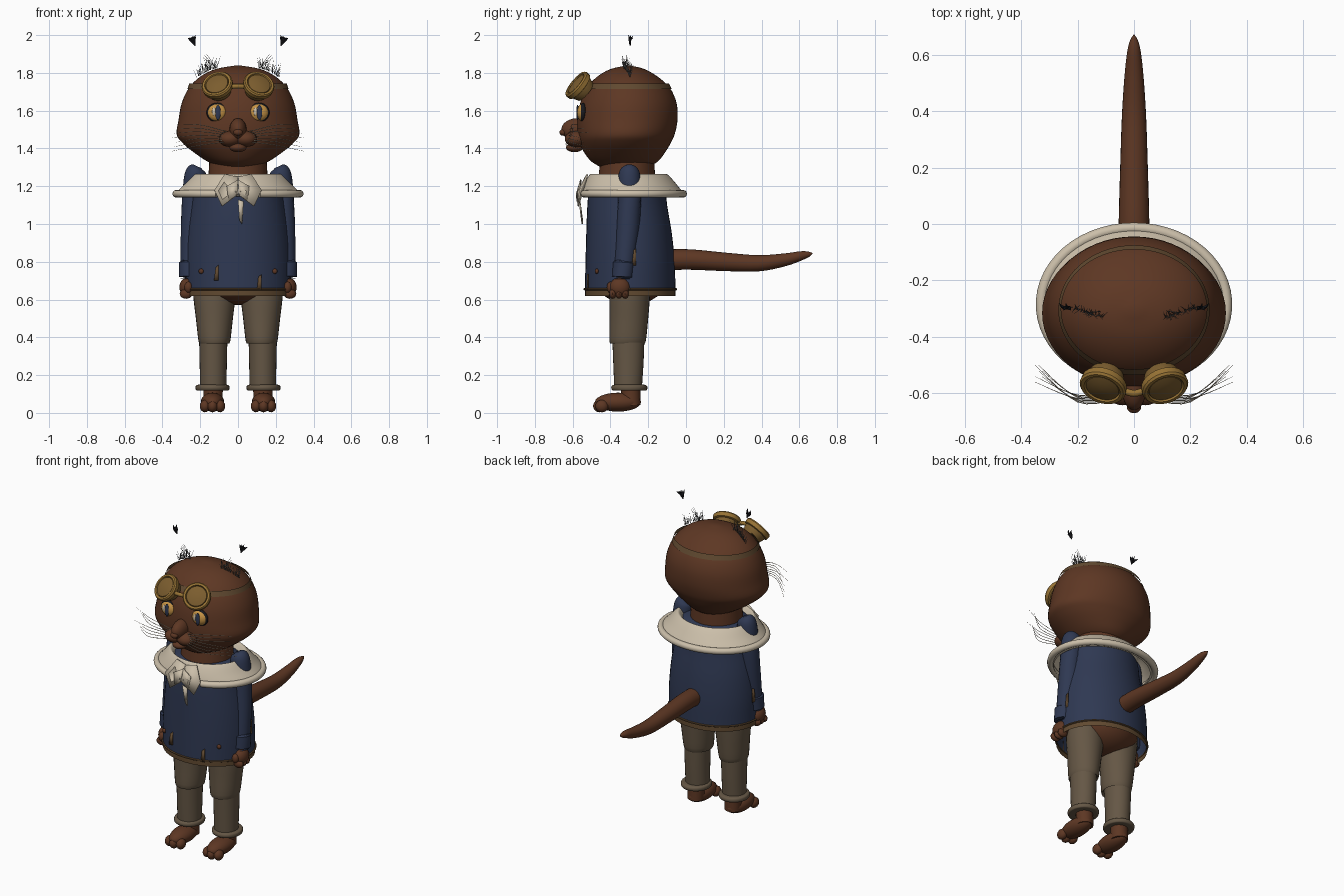
import bpy, bmesh, math, random
from mathutils import Vector, Matrix

random.seed(4)
if "Cube" in bpy.data.objects:
    bpy.data.objects.remove(bpy.data.objects["Cube"])


def material(name, r, g, b):
    m = bpy.data.materials.new(name)
    m.use_nodes = True
    m.diffuse_color = (r, g, b, 1)
    m.node_tree.nodes["Principled BSDF"].inputs["Base Color"].default_value = (r, g, b, 1)
    return m


fur = material("brown fur", .11, .038, .017)
navy = material("navy cloth", .028, .04, .085)
cream = material("cream cloth", .6, .52, .4)
taupe = material("taupe trousers", .13, .095, .06)
gold = material("gold rim", .31, .17, .035)
brass = material("brass lens", .2, .11, .028)
tan = material("tan trim", .12, .068, .03)
amber = material("amber eye", .56, .29, .06)
black = material("black", .01, .01, .013)
grey = material("grey hair", .12, .12, .12)


def finish(name, bm, *mats):
    bmesh.ops.recalc_face_normals(bm, faces=bm.faces)
    mesh = bpy.data.meshes.new(name)
    bm.to_mesh(mesh)
    bm.free()
    for m in mats:
        mesh.materials.append(m)
    for p in mesh.polygons:
        p.use_smooth = True
    mesh.set_sharp_from_angle(angle=math.radians(40))
    ob = bpy.data.objects.new(name, mesh)
    bpy.context.collection.objects.link(ob)
    return ob


def smooth_rows(rows, steps):
    """Catmull-Rom interpolation of rows of numbers."""
    out = []
    for i in range(len(rows) - 1):
        a, b, c, d = (Vector(rows[min(max(k, 0), len(rows) - 1)]) for k in range(i - 1, i + 3))
        for j in range(steps):
            t = j / steps
            out.append(b + (c - a) * t / 2 + (a * 2 - b * 5 + c * 4 - d) * t * t / 2
                       + (b * 3 - a - c * 3 + d) * t ** 3 / 2)
    return out + [Vector(rows[-1])]


def skin(bm, rings, cap=True):
    """Bridge a list of point rings with quads."""
    loops = [[bm.verts.new(p) for p in ring] for ring in rings]
    n = len(loops[0])
    for a, b in zip(loops, loops[1:]):
        for i in range(n):
            bm.faces.new((a[i], a[(i + 1) % n], b[(i + 1) % n], b[i]))
    if cap:
        bm.faces.new(loops[0][::-1])
        bm.faces.new(loops[-1])


def loft(name, rows, *mats, cx=0, n=40, steps=4, cap=True):
    """Stacked ellipses; each row is height, half width, front y, back y."""
    rings = []
    for z, w, f, b in smooth_rows(rows, steps):
        rings.append([(cx + w * math.cos(t), (f + b) / 2 + (b - f) / 2 * math.sin(t), z)
                      for t in (math.tau * i / n for i in range(n))])
    bm = bmesh.new()
    skin(bm, rings, cap)
    return finish(name, bm, *mats)


def add_tube(bm, rows, n=16, steps=4, axis=None):
    """Round tube; each row is x, y, z, radius."""
    pts = smooth_rows(rows, steps)
    rings = []
    for i, p in enumerate(pts):
        d = axis or (pts[min(i + 1, len(pts) - 1)] - pts[max(i - 1, 0)]).xyz
        q = Vector(d).to_track_quat('Z', 'X')
        rings.append([p.xyz + q @ Vector((math.cos(t), math.sin(t), 0)) * p.w
                      for t in (math.tau * k / n for k in range(n))])
    skin(bm, rings)


def tube(name, rows, mat, **kw):
    bm = bmesh.new()
    add_tube(bm, rows, **kw)
    return finish(name, bm, mat)


def ball(name, centre, size, mat, segs=24):
    bm = bmesh.new()
    m = Matrix.Translation(centre) @ Matrix.Diagonal((*size, 1))
    bmesh.ops.create_uvsphere(bm, u_segments=segs, v_segments=segs // 2, radius=1, matrix=m)
    return finish(name, bm, mat)


def plate(name, points, mat, thick=.008):
    bm = bmesh.new()
    bm.faces.new([bm.verts.new(p) for p in points])
    ob = finish(name, bm, mat)
    ob.modifiers.new("thickness", 'SOLIDIFY').thickness = thick
    return ob


# Head, muzzle and neck
loft("head", [(1.295, .08, -.44, -.21), (1.33, .16, -.5, -.15), (1.38, .235, -.54, -.11),
              (1.43, .295, -.565, -.08), (1.475, .325, -.575, -.06), (1.55, .315, -.575, -.045),
              (1.64, .298, -.56, -.05), (1.72, .26, -.525, -.085), (1.78, .2, -.47, -.15),
              (1.82, .12, -.4, -.22), (1.838, .02, -.32, -.29)], fur, n=56)
loft("neck", [(1.2, .16, -.47, -.16), (1.28, .155, -.46, -.165), (1.36, .15, -.45, -.17)], fur)
ball("nose_bridge", (0, -.575, 1.5), (.045, .085, .06), fur)
ball("nose", (0, -.65, 1.485), (.025, .02, .018), fur)
ball("chin", (0, -.59, 1.405), (.045, .045, .025), fur)
for s in (1, -1):
    ball("muzzle", (s * .042, -.58, 1.45), (.06, .062, .042), fur)

# Eyes
for s in (1, -1):
    ball("eye_outline", (s * .11, -.545, 1.59), (.057, .022, .052), black)
    ball("eye", (s * .11, -.546, 1.59), (.052, .032, .047), amber)
    ball("pupil", (s * .11 + .004, -.574, 1.59), (.014, .007, .04), navy)
    ball("eye_glint", (s * .11 - .017, -.572, 1.595), (.01, .007, .022), cream)

# Goggles and strap
loft("goggle_strap", [(1.715, .268, -.535, -.075), (1.745, .258, -.515, -.09)], tan, n=56, steps=1, cap=False)
tube("goggle_bridge", [(-.05, -.585, 1.725, .012), (0, -.6, 1.73, .012), (.05, -.585, 1.725, .012)], gold)
for s in (1, -1):
    normal = Vector((s * .25, -.72, .6)).normalized()
    centre = Vector((s * .107, -.568, 1.73))

    def turned(profile):
        return [(*(centre + normal * d), r) for d, r in profile]
    tube("goggle_cup", turned([(-.05, .06), (-.02, .07), (.01, .07)]), brass, n=32, steps=1, axis=normal)
    tube("goggle_rim", turned([(-.012, .072), (-.008, .082), (.016, .084), (.024, .078), (.024, .066), (.014, .062)]),
         gold, n=32, steps=1, axis=normal)
    tube("goggle_lens", turned([(.01, .064), (.02, .06), (.027, .035), (.029, .004)]), brass, n=32, steps=1, axis=normal)

# Whiskers, ear hair and ear tip tufts
for s in (1, -1):
    bm = bmesh.new()
    for i in range(7):
        z, y = 1.435 + i * .009, -.62 + i * .004
        end = Vector((s * (.35 - .012 * (i % 3)), -.5 - .02 * (i % 4), 1.385 + i * .024))
        add_tube(bm, [(s * .06, y, z, .002), (s * .2, y - .01, z + (end.z - z) * .6 + .012, .0017), (*end, .0006)],
                 n=4, steps=5)
    finish("whiskers", bm, cream)
    bm = bmesh.new()
    for i in range(45):
        t = random.random()
        root = Vector((s * (.11 + .11 * t), -.33 + .035 * t, 1.825 - .05 * t ** 1.5))
        tip = root + Vector((s * random.uniform(-.02, .02), random.uniform(-.02, .02), random.uniform(.025, .07)))
        add_tube(bm, [(*root, .0016), (*tip, .0005)], n=3, steps=1)
    for i in range(3):
        add_tube(bm, [(s * .12, -.31, 1.83, .002), (s * (.17 + .008 * i), -.315, 1.905 - .012 * i, .0006)], n=3)
    finish("ear_hair", bm, grey)
    bm = bmesh.new()
    for i in range(6):
        x = s * (.225 + .008 * i)
        add_tube(bm, [(s * .228, -.295, 1.943, .002), ((x + s * .234) / 2, -.297, 1.972, .007),
                      (x, -.305 + .012 * (i % 3), 2.0 - .003 * i, .001)], n=5, steps=2)
    finish("ear_tip_tuft", bm, black)

# Coat with a tan hem band
coat = loft("coat", [(.62, .283, -.535, -.055), (.66, .283, -.535, -.056), (.8, .283, -.532, -.06),
                     (.95, .272, -.528, -.075), (1.1, .25, -.522, -.1), (1.2, .235, -.51, -.11),
                     (1.235, .2, -.48, -.14), (1.25, .15, -.45, -.17)], navy, tan, cap=False)
for p in coat.data.polygons:
    p.material_index = int(p.center.z < .66)
tube("hem_piping", [(.286 * math.cos(t), -.295 + .243 * math.sin(t), .655, .006)
                    for t in (math.tau * i / 32 for i in range(33))], tan, n=6, steps=1)
ball("hips", (0, -.29, .72), (.22, .19, .15), fur)

# Patches and buttons
for x, z in ((-.115, .74), (.112, .69)):
    plate("coat_patch", [(x - .012, -.523, z - .04), (x + .013, -.523, z - .04),
                         (x + .013, -.523, z + .045), (x - .004, -.523, z + .03)], tan)
for s in (1, -1):
    ball("button", (s * .195, -.472, .75), (.014, .01, .014), fur, 12)
    plate("side_patch", [(s * .285, -.29, .78), (s * .285, -.265, .78), (s * .285, -.265, .87), (s * .285, -.28, .86)], tan)

# Ruffled collar with a rolled rim, lapels and tie
loft("collar", [(1.225, .2, -.47, -.14), (1.262, .225, -.5, -.11), (1.255, .245, -.515, -.09),
                (1.21, .285, -.54, -.05), (1.16, .33, -.555, -.015), (1.145, .3, -.545, -.04)], cream, cap=False, n=56)
arc = [math.radians(-70 + 320 * i / 48) for i in range(49)]
tube("collar_rim", [(.328 * math.cos(t), -.285 + .27 * math.sin(t), 1.16, .02) for t in arc], cream, n=12, steps=1)
for s in (1, -1):
    plate("lapel", [(0, -.535, 1.25), (s * .07, -.525, 1.265), (s * .125, -.565, 1.18),
                    (s * .085, -.575, 1.095), (s * -.015, -.578, 1.17)], cream)
    plate("lapel_fold", [(0, -.56, 1.235), (s * .06, -.57, 1.2), (s * .05, -.58, 1.12), (s * .005, -.583, 1.16)], cream)
plate("tie_end", [(0, -.56, 1.13), (.03, -.56, 1.12), (.022, -.545, 1.0), (.008, -.545, 1.02)], cream)

# Arms and hands
for s in (1, -1):
    tube("sleeve", [(s * .215, -.3, 1.305, .025), (s * .222, -.3, 1.285, .05), (s * .228, -.3, 1.23, .06),
                    (s * .236, -.3, 1.1, .062), (s * .243, -.31, .95, .06), (s * .25, -.325, .8, .054)], navy, n=24)
    tube("sleeve_cuff", [(s * .254, -.33, .805, .05), (s * .255, -.33, .795, .058),
                         (s * .257, -.335, .72, .056), (s * .257, -.335, .71, .048)], navy, n=24, steps=1)
    ball("hand", (s * .268, -.35, .665), (.042, .055, .052), fur)
    for i in range(3):
        ball("finger", (s * .275, -.388 + .033 * i, .63), (.034, .02, .026), fur, 12)
    ball("thumb", (s * .262, -.4, .665), (.022, .02, .03), fur, 12)

# Legs, trouser cuffs and feet
for s in (1, -1):
    loft("trouser_upper", [(.385, .07, -.39, -.23), (.375, .083, -.405, -.214), (.5, .098, -.405, -.2),
                           (.62, .112, -.405, -.19), (.72, .115, -.4, -.18)], taupe, cx=s * .125, n=28)
    loft("trouser_lower", [(.14, .07, -.38, -.233), (.26, .072, -.385, -.225), (.39, .075, -.39, -.22)],
         taupe, cx=s * .131, n=28)
    loft("trouser_cuff", [(.118, .072, -.375, -.225), (.12, .086, -.39, -.21), (.133, .09, -.396, -.204),
                          (.146, .086, -.39, -.21), (.15, .07, -.375, -.225)], taupe, cx=s * .135, n=28)
    tube("ankle", [(s * .132, -.29, .04, .05), (s * .132, -.295, .15, .052)], fur)
    ball("foot", (s * .135, -.36, .057), (.062, .122, .05), fur)
    for i in (-1, 0, 1):
        ball("toe", (s * .135 + .04 * i, -.445 - .012 * (i == 0), .036), (.027, .035, .033), fur, 16)

# Tail
tube("tail", [(0, -.12, .81, .055), (0, .02, .812, .054), (0, .2, .8, .049), (0, .38, .792, .043),
              (0, .52, .81, .034), (0, .61, .832, .024), (0, .65, .84, .014), (0, .67, .845, .002)], fur, n=24)
